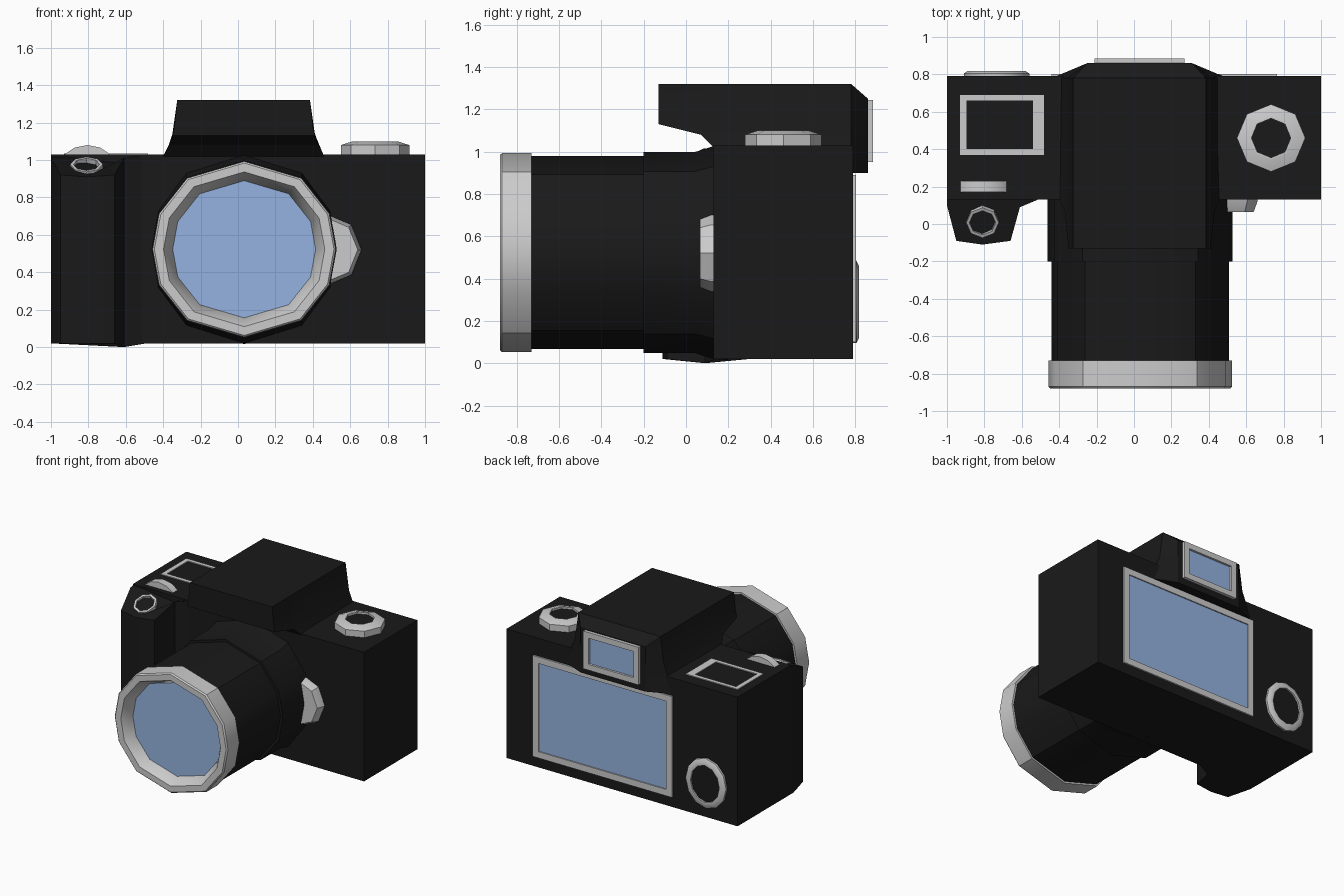
import bpy, bmesh, math

if "Cube" in bpy.data.objects:
    bpy.data.objects.remove(bpy.data.objects["Cube"])


def material(name, rgb):
    m = bpy.data.materials.new(name)
    m.diffuse_color = (*rgb, 1)
    m.use_nodes = True
    m.node_tree.nodes["Principled BSDF"].inputs["Base Color"].default_value = m.diffuse_color
    return m


BLACK = material("black_shell", (0.01, 0.01, 0.01))
BLUE = material("blue_glass", (0.3, 0.45, 0.75))


def loft(name, rings, mat=None, closed=False, angle=35):
    """Skin a list of equal-length point rings; cap the ends or close the loop."""
    bm = bmesh.new()
    loops = [[bm.verts.new(p) for p in ring] for ring in rings]
    n = len(rings[0])
    pairs = list(zip(loops, loops[1:])) + ([(loops[-1], loops[0])] if closed else [])
    for a, b in pairs:
        for i in range(n):
            j = (i + 1) % n
            bm.faces.new((a[i], a[j], b[j], b[i]))
    if not closed:
        bm.faces.new(loops[0])
        bm.faces.new(loops[-1])
    bmesh.ops.recalc_face_normals(bm, faces=bm.faces)
    mesh = bpy.data.meshes.new(name)
    bm.to_mesh(mesh)
    bm.free()
    for p in mesh.polygons:
        p.use_smooth = True
    mesh.set_sharp_from_angle(angle=math.radians(angle))
    if mat:
        mesh.materials.append(mat)
    ob = bpy.data.objects.new(name, mesh)
    bpy.context.collection.objects.link(ob)
    return ob


# Placement of flat shapes (u, v, depth) on the different sides
def upright(u, v, d):
    return (u, d, v)


def level(u, v, d):
    return (u, v, d)


def on_grip(u, v, d):
    k = math.hypot(1, 0.5)
    return (-0.81 + u, 0.01 + (v - 0.5 * d) / k, 0.97 + (0.5 * v + d) / k)


def rect(x0, x1, y0, y1):
    return [(x0, y0), (x1, y0), (x1, y1), (x0, y1)]


def ngon(cx, cy, rx, ry, n):
    return [(cx + rx * math.cos(2 * math.pi * i / n), cy + ry * math.sin(2 * math.pi * i / n))
            for i in range(n)]


def stack(name, place, layers, mat=None, closed=False):
    """Loft flat outlines, each given as (outline, depth)."""
    return loft(name, [[place(u, v, d) for u, v in o] for o, d in layers], mat, closed)


def frame(name, place, outer, inner, base, top):
    return stack(name, place, [(outer, base), (outer, top), (inner, top), (inner, base)], closed=True)


# Main body
stack("body", level, [(rect(-1, 1, 0.13, 0.79), 0.02), (rect(-1, 1, 0.13, 0.79), 1.03)], BLACK)

# Hand grip with a forward-sloping top
plan = [(-1, 0.3), (-1, 0.1), (-0.95, -0.09), (-0.81, -0.11), (-0.66, -0.09),
        (-0.61, 0.09), (-0.49, 0.14), (-0.49, 0.3)]
loft("grip", [[(x, y, 0.0 if x == -0.61 else 0.02) for x, y in plan],
              [(x, y, min(1.03, 1.03 - 0.5 * (0.13 - y))) for x, y in plan]], BLACK)

# Viewfinder hump: sections of (y, z low, z mid, z high, half widths low, mid, high)
sections = [(-0.13, 1.13, 1.18, 1.32, 0.38, 0.37, 0.355),
            (0.07, 1.08, 1.14, 1.32, 0.40, 0.38, 0.355),
            (0.13, 1.02, 1.11, 1.32, 0.43, 0.385, 0.355),
            (0.78, 0.90, 1.11, 1.32, 0.47, 0.385, 0.355),
            (0.86, 0.90, 1.10, 1.25, 0.28, 0.28, 0.28)]
loft("viewfinder_hump", [[(0.03 - a, y, l), (0.03 - b, y, m), (0.03 - c, y, h),
                          (0.03 + c, y, h), (0.03 + b, y, m), (0.03 + a, y, l)]
                         for y, l, m, h, a, b, c in sections], BLACK, angle=25)


# Lens: twelve-sided outline, quarter mirrored into a full loop
def lens(sx, sz=None):
    sz = sx if sz is None else sz
    right = [(0, 0.47), (0.305, 0.38), (0.455, 0.19), (0.49, 0), (0.455, -0.19), (0.305, -0.38), (0, -0.47)]
    loop = right + [(-x, z) for x, z in right[-2:0:-1]]
    return [(0.033 + x * sx, 0.523 + z * sz) for x, z in loop]


stack("lens_mount", upright, [(lens(1.01, 1.08), 0.2), (lens(1.01, 1.07), 0.13),
                              (lens(1.01), 0.04), (lens(1.01), -0.2)], BLACK)
stack("lens_barrel", upright, [(lens(0.97), -0.15), (lens(0.97), -0.76)], BLACK)
stack("lens_rim", upright, [(lens(1), -0.73), (lens(1), -0.87), (lens(0.98), -0.88),
                            (lens(0.88), -0.88), (lens(0.78), -0.80), (lens(0.78), -0.73)], closed=True)
stack("lens_glass", upright, [(lens(0.82), -0.75), (lens(0.82), -0.80)], BLUE)

# Lens release button beside the mount
stack("lens_release", upright, [(ngon(0.475, 0.52, 0.185, 0.19, 8), 0.15),
                                (ngon(0.475, 0.52, 0.185, 0.19, 8), 0.12),
                                (ngon(0.475, 0.52, 0.165, 0.17, 8), 0.065)])

# Rear screen, eyepiece and control dial
frame("screen_frame", upright, rect(-0.44, 0.765, 0.10, 0.89), rect(-0.39, 0.715, 0.15, 0.84), 0.77, 0.803)
stack("screen", upright, [(rect(-0.4, 0.725, 0.14, 0.85), 0.77), (rect(-0.4, 0.725, 0.14, 0.85), 0.794)], BLUE)
frame("eyepiece_frame", upright, rect(-0.21, 0.27, 0.95, 1.245), rect(-0.165, 0.225, 0.995, 1.2), 0.84, 0.885)
stack("eyepiece_glass", upright, [(rect(-0.18, 0.24, 0.98, 1.21), 0.84),
                                  (rect(-0.18, 0.24, 0.98, 1.21), 0.868)], BLUE)
stack("rear_dial_ring", upright, [(ngon(-0.735, 0.29, 0.175, 0.195, 12), 0.77),
                                  (ngon(-0.735, 0.29, 0.175, 0.195, 12), 0.805),
                                  (ngon(-0.735, 0.29, 0.155, 0.17, 12), 0.818),
                                  (ngon(-0.735, 0.29, 0.125, 0.145, 12), 0.818),
                                  (ngon(-0.735, 0.29, 0.125, 0.145, 12), 0.77)], closed=True)
stack("rear_dial_centre", upright, [(ngon(-0.735, 0.29, 0.13, 0.15, 12), 0.77),
                                    (ngon(-0.735, 0.29, 0.13, 0.15, 12), 0.805)], BLACK)

# Top mode dial
stack("mode_dial", level, [(ngon(0.733, 0.46, 0.183, 0.18, 8), 1.0), (ngon(0.733, 0.46, 0.183, 0.18, 8), 1.08),
                           (ngon(0.733, 0.46, 0.12, 0.12, 8), 1.1), (ngon(0.733, 0.46, 0.105, 0.105, 8), 1.1),
                           (ngon(0.733, 0.46, 0.105, 0.105, 8), 1.0)], closed=True)
stack("mode_dial_centre", level, [(ngon(0.733, 0.46, 0.11, 0.11, 8), 1.0),
                                  (ngon(0.733, 0.46, 0.11, 0.11, 8), 1.085)], BLACK)

# Top display frame, finger wheel and shutter ring
frame("top_display_frame", level, rect(-0.93, -0.48, 0.37, 0.69), rect(-0.895, -0.54, 0.40, 0.66), 1.0, 1.036)
stack("finger_wheel", upright, [(ngon(-0.805, 0.9, 0.18, 0.18, 16), 0.17), (ngon(-0.805, 0.9, 0.18, 0.18, 16), 0.23)])
frame("shutter_ring", on_grip, ngon(0, 0, 0.087, 0.09, 8), ngon(0, 0, 0.07, 0.072, 8), -0.02, 0.008)
